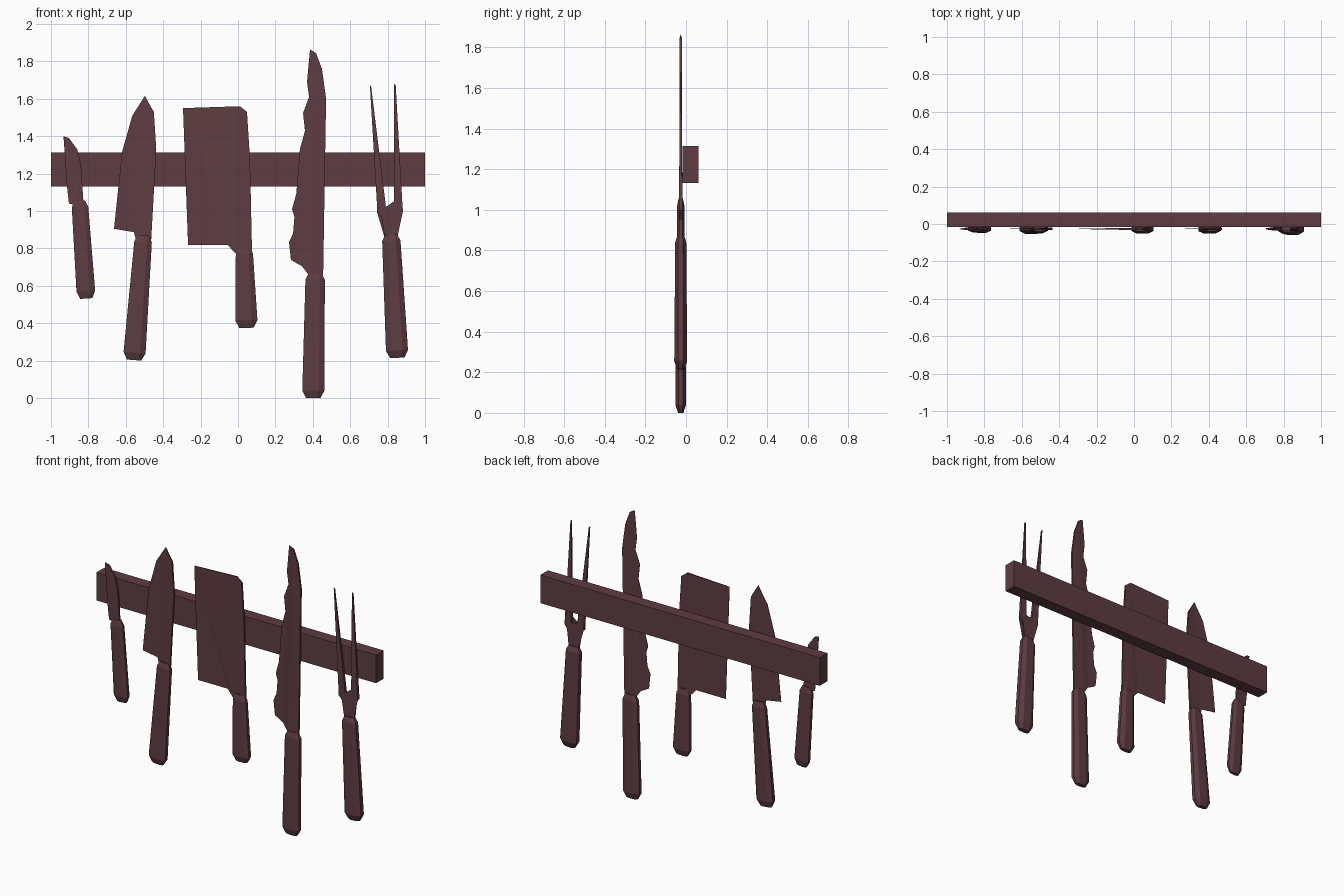
import bpy
import bmesh
from mathutils import Vector

cube = bpy.data.objects.get("Cube")
if cube:
    bpy.data.objects.remove(cube, do_unlink=True)

# One flat colour for the whole rack
mat = bpy.data.materials.new("dark maroon")
mat.use_nodes = True
colour = (0.112, 0.046, 0.055, 1)
mat.diffuse_color = colour
mat.node_tree.nodes["Principled BSDF"].inputs["Base Color"].default_value = colour

MID_Y = -0.026


def finish(bm, name):
    bmesh.ops.recalc_face_normals(bm, faces=bm.faces[:])
    mesh = bpy.data.meshes.new(name)
    bm.to_mesh(mesh)
    bm.free()
    mesh.materials.append(mat)
    obj = bpy.data.objects.new(name, mesh)
    bpy.context.collection.objects.link(obj)


def plate(name, thick, thin, thick_half=0.006, thin_half=0.001):
    """Closed outline: thick points (the spine), then thin points (the edge)."""
    bm = bmesh.new()
    points = [(p, thick_half) for p in thick] + [(p, thin_half) for p in thin]
    front = [bm.verts.new((x, MID_Y - t, z)) for (x, z), t in points]
    back = [bm.verts.new((x, MID_Y + t, z)) for (x, z), t in points]
    caps = [bm.faces.new(front), bm.faces.new(back[::-1])]
    n = len(points)
    for i in range(n):
        j = (i + 1) % n
        bm.faces.new((front[i], back[i], back[j], front[j]))
    bmesh.ops.triangulate(bm, faces=caps, ngon_method='EAR_CLIP')
    finish(bm, name)


def handle(name, top, bottom, top_w, bottom_w, depth):
    """Eight-sided tapered grip with chamfered ends."""
    bm = bmesh.new()
    a, b = Vector((top[0], MID_Y, top[1])), Vector((bottom[0], MID_Y, bottom[1]))
    along = (b - a).normalized()
    side = Vector((-along.z, 0, along.x))
    out = Vector((0, 1, 0))
    section = [(1, .45), (.5, 1), (-.5, 1), (-1, .45),
               (-1, -.45), (-.5, -1), (.5, -1), (1, -.45)]
    stations = [(a, top_w * .65, depth * .5),
                (a + along * .035, top_w, depth * .85),
                (b - along * .04, bottom_w, depth),
                (b, bottom_w * .65, depth * .5)]
    rings = [[bm.verts.new(c + side * (u * w) + out * (v * d)) for u, v in section]
             for c, w, d in stations]
    for r, s in zip(rings, rings[1:]):
        for i in range(8):
            j = (i + 1) % 8
            bm.faces.new((r[i], r[j], s[j], s[i]))
    bm.faces.new(rings[0])
    bm.faces.new(rings[-1][::-1])
    finish(bm, name)


# Wall bar
bm = bmesh.new()
bmesh.ops.create_cube(bm, size=1)
for v in bm.verts:
    v.co = (v.co.x * 2, v.co.y * 0.078 + 0.022, v.co.z * 0.182 + 1.223)
finish(bm, "wall_bar")

# Blades: spine from tip to grip, then cutting edge back up to the tip
plate("paring_blade",
      [(-.904, 1.39), (-.86, 1.33), (-.84, 1.25), (-.825, 1.03), (-.87, 1.03)],
      [(-.904, 1.04), (-.915, 1.14), (-.922, 1.25), (-.933, 1.40)])
plate("chef_blade",
      [(-.45, 1.53), (-.437, 1.33), (-.465, .83), (-.54, .83)],
      [(-.557, .887), (-.663, .905), (-.62, 1.315), (-.565, 1.51), (-.498, 1.615)])
plate("cleaver_blade",
      [(.01, 1.56), (.048, 1.53), (.064, 1.28), (.075, .78), (-.01, .77)],
      [(-.055, .818), (-.267, .818), (-.294, 1.55)])
plate("bread_blade",
      [(.417, 1.845), (.449, 1.76), (.471, 1.6), (.465, 1.28), (.455, .64), (.38, .655)],
      [(.342, .705), (.283, .738), (.273, .834), (.315, .925), (.289, 1.01),
       (.326, 1.144), (.337, 1.25), (.331, 1.33), (.358, 1.428), (.348, 1.524),
       (.38, 1.61), (.369, 1.69), (.396, 1.775), (.385, 1.863)])

# Carving fork head and its two tines
plate("fork_head",
      [(.743, .995), (.75, 1.08), (.791, 1.022), (.834, 1.022), (.875, 1.08), (.882, 1.0),
       (.845, .952), (.85, .85), (.786, .85), (.791, .947)], [], .009)
plate("fork_tine_right", [(.745, 1.0), (.791, 1.022)], [(.712, 1.665), (.705, 1.673)], .009, .003)
plate("fork_tine_left", [(.834, 1.022), (.881, 1.0)], [(.843, 1.675), (.835, 1.678)], .009, .003)

# Handles
handle("paring_handle", (-.847, 1.055), (-.811, .532), .044, .05, .021)
handle("chef_handle", (-.505, .87), (-.556, .203), .047, .059, .027)
handle("cleaver_handle", (.033, .808), (.046, .375), .046, .059, .026)
handle("bread_handle", (.413, .668), (.402, 0), .052, .059, .026)
handle("fork_handle", (.818, .875), (.852, .215), .049, .059, .032)
